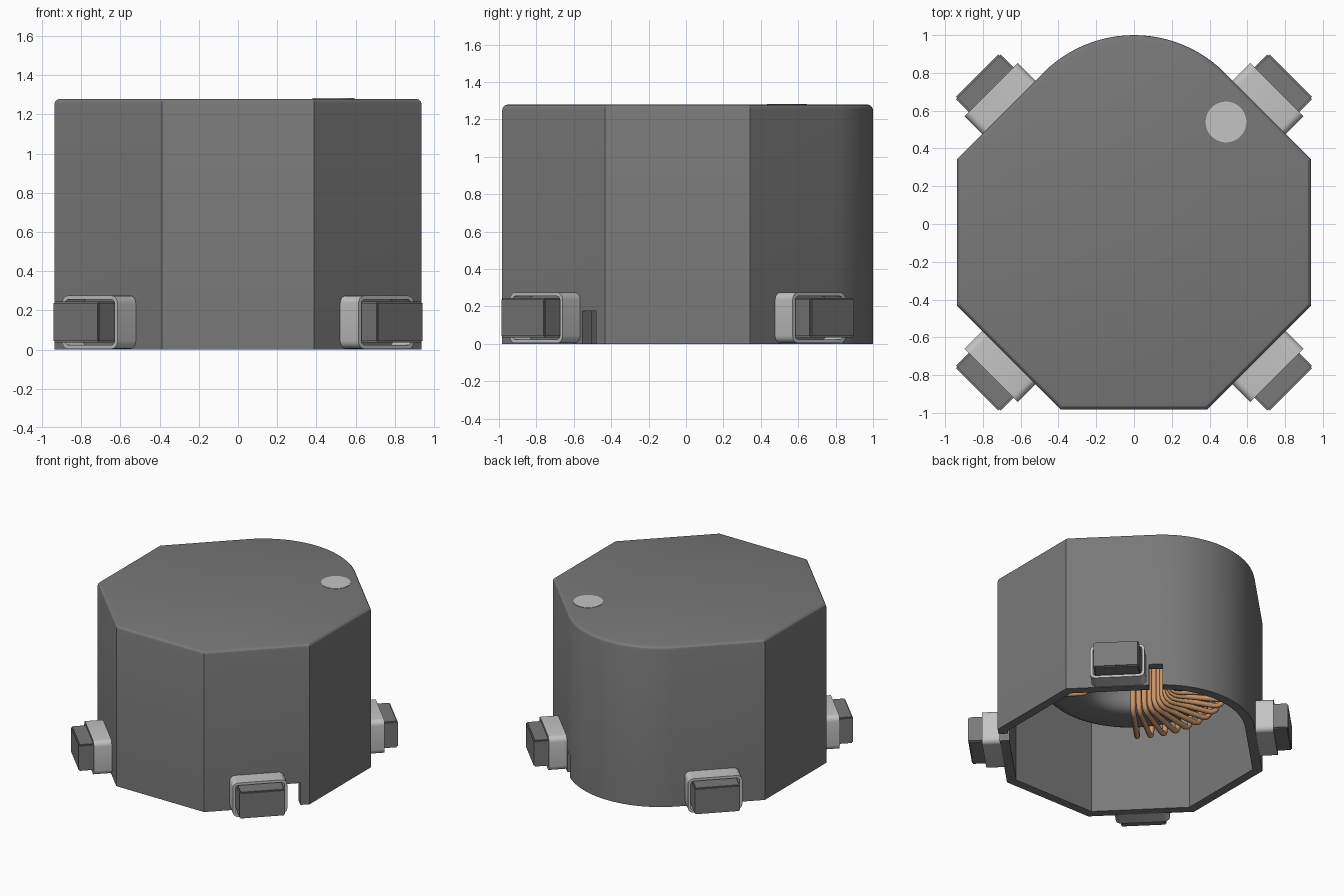
import bpy, bmesh
from math import sin, cos, pi, radians, tan, sqrt
from mathutils import Matrix, Vector

cube = bpy.data.objects.get("Cube")
if cube:
    bpy.data.objects.remove(cube)

CY = -0.045      # centre of the octagon in y
APOTHEM = 0.9375
HEIGHT = 1.28


def material(name, rgb):
    m = bpy.data.materials.new(name)
    m.use_nodes = True
    m.diffuse_color = (*rgb, 1)
    m.node_tree.nodes["Principled BSDF"].inputs["Base Color"].default_value = (*rgb, 1)
    return m


GREY = material("dark grey plastic", (0.19, 0.19, 0.19))
TIN = material("light tin", (0.55, 0.55, 0.55))
COPPER = material("copper", (0.6, 0.31, 0.14))


def finish(bm, name, mat, smooth=True):
    bmesh.ops.recalc_face_normals(bm, faces=bm.faces)
    mesh = bpy.data.meshes.new(name)
    bm.to_mesh(mesh)
    bm.free()
    mesh.materials.append(mat)
    ob = bpy.data.objects.new(name, mesh)
    bpy.context.collection.objects.link(ob)
    if smooth:
        smooth_shade(ob)
    return ob


def smooth_shade(ob):
    bpy.ops.object.select_all(action='DESELECT')
    ob.select_set(True)
    bpy.context.view_layer.objects.active = ob
    bpy.ops.object.shade_smooth_by_angle(angle=radians(30))


def bridge(bm, a, b):
    n = len(a)
    for i in range(n):
        j = (i + 1) % n
        bm.faces.new((a[i], a[j], b[j], b[i]))


def rounded_rect(a0, a1, b0, b1, r, steps=5):
    """Closed 2D loop with rounded corners."""
    pts = []
    corners = [(a1 - r, b1 - r), (a0 + r, b1 - r), (a0 + r, b0 + r), (a1 - r, b0 + r)]
    for k, (ca, cb) in enumerate(corners):
        for i in range(steps + 1):
            t = pi / 2 * (k + i / steps)
            pts.append((ca + r * cos(t), cb + r * sin(t)))
    return pts


def outline(inset):
    """Octagon whose back is a tangent arc."""
    a = APOTHEM - inset
    h = a * tan(pi / 8)
    arc_y = 0.367
    r = a - arc_y / sqrt(2)
    pts = [(-a, h), (-a, -h), (-h, -a), (h, -a), (a, -h), (a, h)]
    for i in range(25):
        t = pi / 4 + pi / 2 * i / 24
        pts.append((r * cos(t), arc_y + r * sin(t)))
    return [(x, y + CY) for x, y in pts]


def box(name, r0, r1, t0, t1, z0, z1, angle, mat, bevel=0):
    """Box given in radial, tangential and vertical extents."""
    bm = bmesh.new()
    bmesh.ops.create_cube(bm, size=1)
    bmesh.ops.scale(bm, vec=(r1 - r0, t1 - t0, z1 - z0), verts=bm.verts)
    bmesh.ops.translate(bm, vec=((r0 + r1) / 2, (t0 + t1) / 2, (z0 + z1) / 2), verts=bm.verts)
    if bevel:
        bmesh.ops.bevel(bm, geom=bm.edges[:], offset=bevel, segments=2, affect='EDGES')
    place(bm, angle)
    return finish(bm, name, mat)


def place(bm, angle):
    bm.transform(Matrix.Translation((0, CY, 0)) @ Matrix.Rotation(angle, 4, 'Z'))


# Hollow case, open underneath, with a softened top edge
bm = bmesh.new()
sections = [(0.07, HEIGHT - 0.07), (0.07, 0), (0, 0), (0, HEIGHT - 0.03),
            (0.004, HEIGHT - 0.015), (0.015, HEIGHT - 0.004), (0.03, HEIGHT)]
rings = [[bm.verts.new((x, y, z)) for x, y in outline(o)] for o, z in sections]
for lower, upper in zip(rings, rings[1:]):
    bridge(bm, lower, upper)
bm.faces.new(rings[0])
bm.faces.new(rings[-1])
case = finish(bm, "case", GREY, smooth=False)

diagonals = [pi / 4 + k * pi / 2 for k in range(4)]

# Wire slots beside each terminal
for k, ang in enumerate(diagonals):
    cutter = box(f"slot_cutter_{k}", 0.8, 1.05, 0.22, 0.32, -0.1, 0.175, ang, GREY)
    cutter.hide_render = True
    mod = case.modifiers.new("slot", 'BOOLEAN')
    mod.operation = 'DIFFERENCE'
    mod.solver = 'EXACT'
    mod.object = cutter
    bpy.ops.object.select_all(action='DESELECT')
    case.select_set(True)
    bpy.context.view_layer.objects.active = case
    bpy.ops.object.modifier_apply(modifier=mod.name)
    bpy.data.objects.remove(cutter)
smooth_shade(case)

# Terminals: a plastic post wrapped by a metal strap
for k, ang in enumerate(diagonals):
    box(f"terminal_post_{k}", 0.9, 1.174, -0.167, 0.167, 0.035, 0.245, ang, GREY, 0.008)
    bm = bmesh.new()
    outer = rounded_rect(-0.2, 0.2, 0.004, 0.275, 0.04)
    inner = rounded_rect(-0.18, 0.18, 0.024, 0.255, 0.022)
    loops = [[bm.verts.new((r, t, z)) for t, z in prof]
             for r, prof in ((0.93, outer), (1.07, outer), (1.07, inner), (0.93, inner))]
    for i in range(4):
        bridge(bm, loops[i], loops[(i + 1) % 4])
    place(bm, ang)
    finish(bm, f"terminal_strap_{k}", TIN)

# Orientation dot on the lid
bm = bmesh.new()
bmesh.ops.create_cone(bm, cap_ends=True, segments=40, radius1=0.108, radius2=0.108, depth=0.006)
bmesh.ops.translate(bm, vec=(0.487, 0.54, HEIGHT), verts=bm.verts)
finish(bm, "orientation_dot", TIN)

# Ring core
bm = bmesh.new()
profile = rounded_rect(0.33, 0.67, 0.54, 1.08, 0.09)
N = 64
loops = []
for i in range(N):
    t = 2 * pi * i / N
    loops.append([bm.verts.new((r * cos(t), r * sin(t) + CY, z)) for r, z in profile])
for i in range(N):
    bridge(bm, loops[i], loops[(i + 1) % N])
finish(bm, "ring_core", GREY)

# Two copper windings on opposite sides of the core
turn = rounded_rect(0.29, 0.72, 0.5, 1.12, 0.07, 4)
for side, mid in (("left", 0), ("right", pi)):
    curve = bpy.data.curves.new(f"{side}_winding", 'CURVE')
    curve.dimensions = '3D'
    curve.bevel_depth = 0.02
    curve.bevel_resolution = 2
    for i in range(12):
        a = mid + radians(8.3 * (i - 5.5))
        s = curve.splines.new('POLY')
        s.points.add(len(turn) - 1)
        for p, (r, z) in zip(s.points, turn):
            p.co = (r * cos(a), r * sin(a) + CY, z, 1)
        s.use_cyclic_u = True
    curve.materials.append(COPPER)
    ob = bpy.data.objects.new(f"{side}_winding", curve)
    bpy.context.collection.objects.link(ob)
